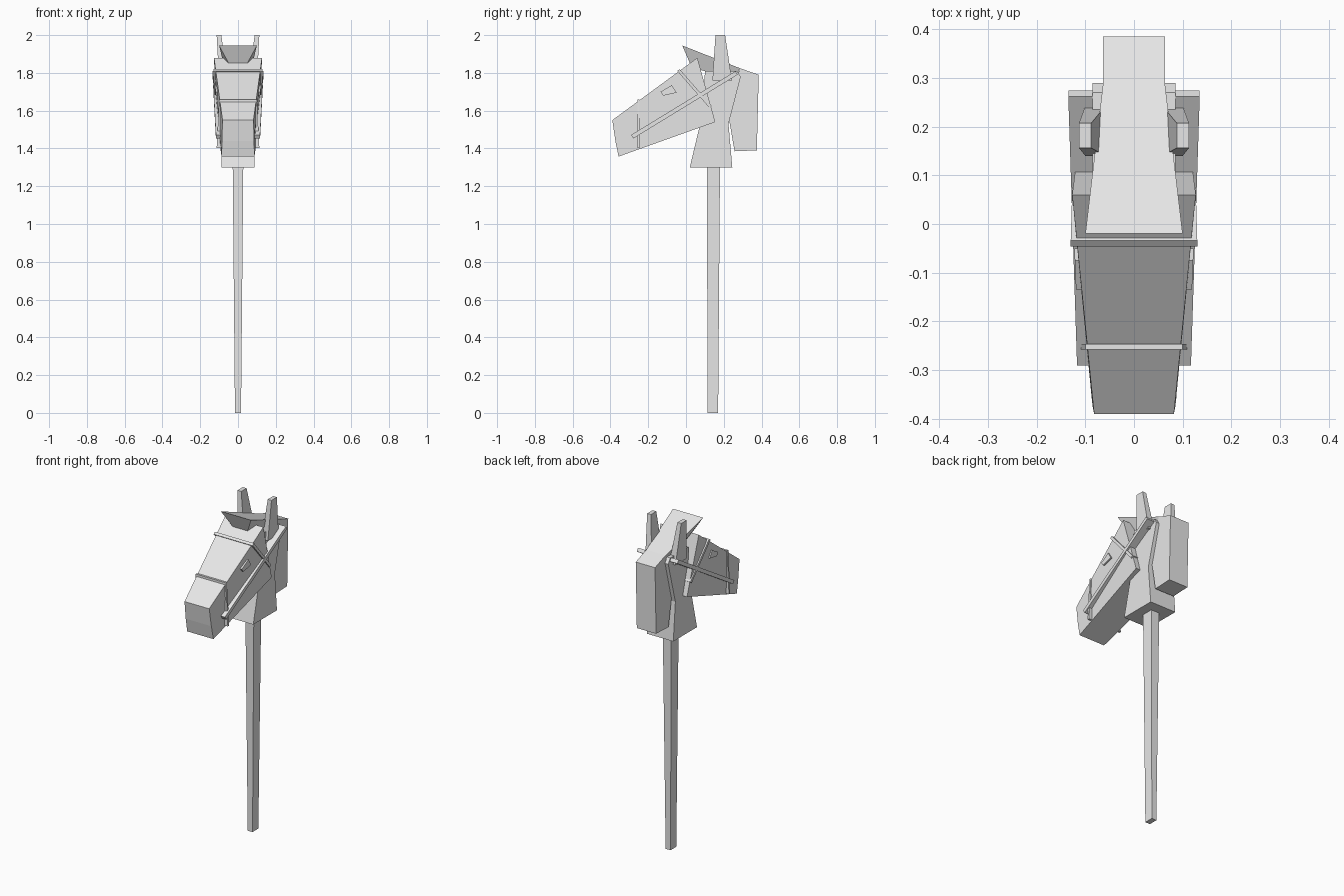
import bpy
import bmesh
from mathutils import Vector

cube = bpy.data.objects.get("Cube")
if cube:
    bpy.data.objects.remove(cube)

grey = bpy.data.materials.new("light grey")
grey.use_nodes = True
grey.diffuse_color = (0.8, 0.8, 0.8, 1)
grey.node_tree.nodes["Principled BSDF"].inputs["Base Color"].default_value = grey.diffuse_color


def loft(name, ring_a, ring_b, mirror=False):
    """Closed solid between two rings with the same number of points."""
    bm = bmesh.new()
    a = [bm.verts.new(p) for p in ring_a]
    b = [bm.verts.new(p) for p in ring_b]
    bm.faces.new(a)
    bm.faces.new(b)
    for i in range(len(a)):
        j = (i + 1) % len(a)
        bm.faces.new((a[i], a[j], b[j], b[i]))
    bmesh.ops.recalc_face_normals(bm, faces=bm.faces)
    mesh = bpy.data.meshes.new(name)
    bm.to_mesh(mesh)
    bm.free()
    mesh.materials.append(grey)
    obj = bpy.data.objects.new(name, mesh)
    bpy.context.collection.objects.link(obj)
    if mirror:
        mod = obj.modifiers.new("Mirror", "MIRROR")
        mod.use_mirror_merge = False
    return obj


def block(name, profile):
    """Symmetric solid from a side profile of (y, z, half width)."""
    return loft(name, [(w, y, z) for y, z, w in profile],
                [(-w, y, z) for y, z, w in profile])


def strap(name, start, end, thickness):
    """Flat band running through the head between two (y, z, half width) points."""
    d = Vector((end[0] - start[0], end[1] - start[1])).normalized() * thickness / 2
    profile = []
    for (y, z, w), s in ((start, 1), (end, 1), (end, -1), (start, -1)):
        profile.append((y - d.y * s, z + d.x * s, w))
    return block(name, profile)


def rect(x0, x1, y0, y1, z):
    return [(x0, y0, z), (x1, y0, z), (x1, y1, z), (x0, y1, z)]


# Stick
loft("stick", rect(-0.016, 0.016, 0.115, 0.17, 0.0),
     rect(-0.028, 0.028, 0.11, 0.18, 1.31))

# Neck and its flared base
block("neck_base", [(0.02, 1.30, 0.087), (0.245, 1.30, 0.087),
                    (0.225, 1.53, 0.087), (0.075, 1.53, 0.087)])
block("neck", [(0.09, 1.53, 0.087), (0.225, 1.53, 0.087),
               (0.29, 1.78, 0.085), (0.27, 1.81, 0.085), (0.10, 1.81, 0.085)])

# Tapered head with a slight break at the mouth
block("head", [(-0.39, 1.55, 0.082), (-0.374, 1.44, 0.085), (-0.357, 1.357, 0.087),
               (0.155, 1.54, 0.115), (0.06, 1.88, 0.127)])

# Mane down the back, and the forelock that narrows to the brow
block("mane", [(0.285, 1.825, 0.064), (0.385, 1.79, 0.064), (0.375, 1.39, 0.064),
               (0.257, 1.385, 0.064), (0.22, 1.60, 0.064)])
block("forelock", [(-0.02, 1.945, 0.10), (0.285, 1.825, 0.064),
                   (0.26, 1.76, 0.055), (0.03, 1.83, 0.038)])

# Ears
loft("ears", rect(0.058, 0.10, 0.14, 0.243, 1.76),
     rect(0.088, 0.113, 0.156, 0.207, 2.0), mirror=True)

# Eyes
eye = [(-0.135, 1.70), (-0.075, 1.735), (-0.05, 1.695), (-0.12, 1.68)]
loft("eyes", [(0.10, y, z) for y, z in eye],
     [(0.121 + 0.04 * (y + 0.09), y, z) for y, z in eye], mirror=True)

# Bridle: rein, browband and noseband
strap("rein", (0.268, 1.80, 0.135), (-0.285, 1.462, 0.117), 0.022)
strap("browband", (-0.04, 1.815, 0.13), (0.13, 1.62, 0.125), 0.016)
strap("noseband", (-0.252, 1.66, 0.10), (-0.252, 1.402, 0.113), 0.012)
